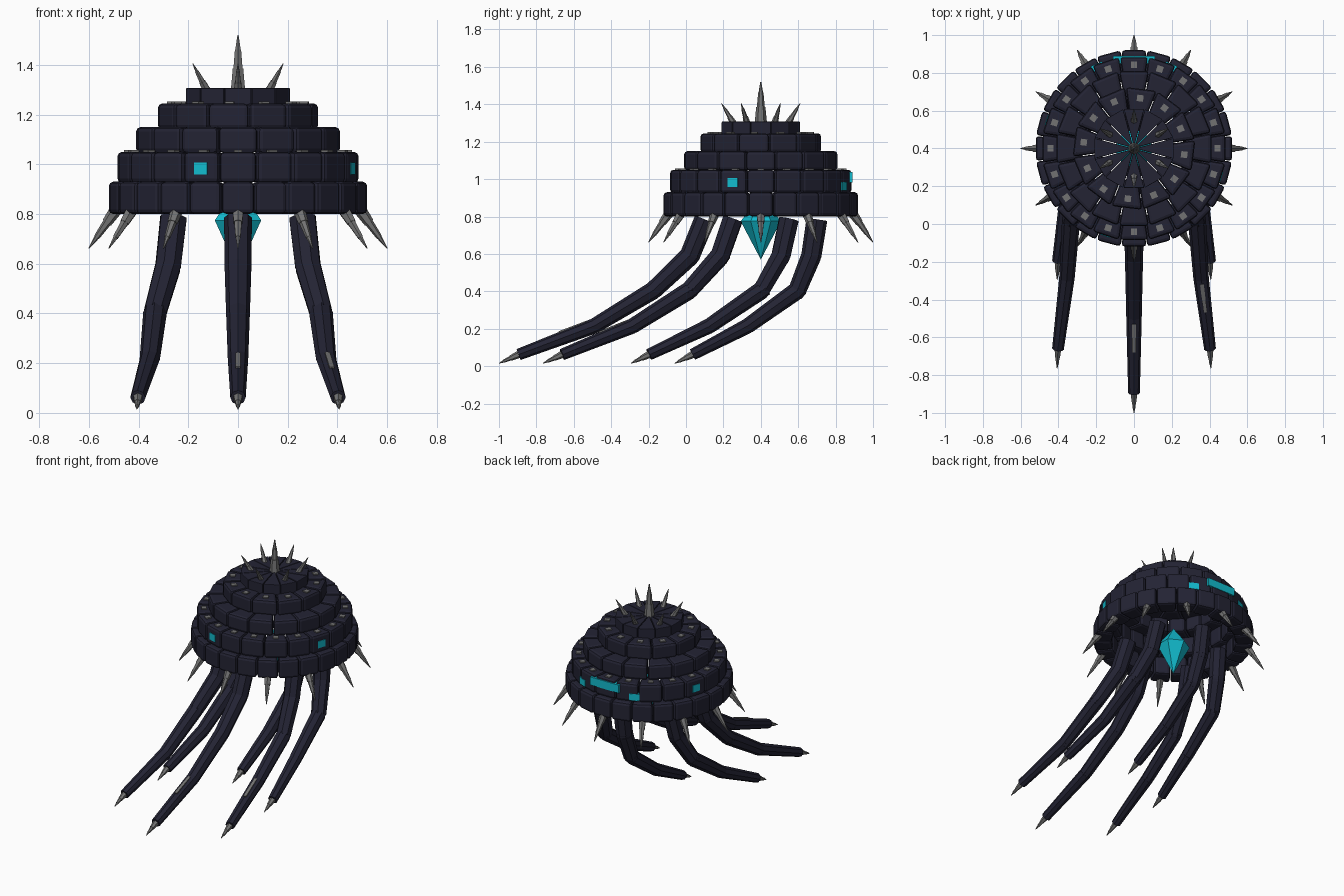
import bpy, bmesh, math
from mathutils import Vector, Matrix

old = bpy.data.objects.get("Cube")
if old:
    bpy.data.objects.remove(old, do_unlink=True)


def material(name, r, g, b):
    m = bpy.data.materials.new(name)
    m.use_nodes = True
    m.diffuse_color = (r, g, b, 1)
    m.node_tree.nodes["Principled BSDF"].inputs["Base Color"].default_value = (r, g, b, 1)
    return m


NAVY = material("dark navy", 0.017, 0.017, 0.034)
GREY = material("spike grey", 0.17, 0.17, 0.17)
CYAN = material("glowing cyan", 0.006, 0.5, 0.62)

CENTRE = Matrix.Translation((0, 0.4, 0))


def turn(deg):
    """Frame at the dome axis whose +x points outward at this angle."""
    return CENTRE @ Matrix.Rotation(math.radians(deg), 4, 'Z')


def finish(name, bm, mat, bevel=0):
    bmesh.ops.recalc_face_normals(bm, faces=bm.faces)
    me = bpy.data.meshes.new(name)
    bm.to_mesh(me)
    bm.free()
    me.materials.append(mat)
    ob = bpy.data.objects.new(name, me)
    bpy.context.scene.collection.objects.link(ob)
    if bevel:
        mod = ob.modifiers.new("rounded_edges", 'BEVEL')
        mod.width = bevel
        mod.segments = 2
    return ob


def add_box(bm, frame, centre, size):
    bmesh.ops.create_cube(bm, size=1, matrix=frame @ Matrix.Translation(centre)
                          @ Matrix.Diagonal((*size, 1)))


def add_block(bm, frame, r_in, r_out, half, z0, z1):
    """Wedge-shaped armour block, narrower towards the axis."""
    t = math.tan(half)
    gap = 0.002
    rings = []
    for z in (z0, z1):
        rings.append([bm.verts.new(frame @ Vector((r, s * (r * t - gap), z)))
                      for r, s in ((r_in, -1), (r_out, -1), (r_out, 1), (r_in, 1))])
    low, high = rings
    bm.faces.new(low[::-1])
    bm.faces.new(high)
    for i in range(4):
        j = (i + 1) % 4
        bm.faces.new((low[i], low[j], high[j], high[i]))


def add_frustum(bm, p, q, r0, r1, sides):
    p, q = Vector(p), Vector(q)
    rot = (q - p).to_track_quat('Z', 'Y').to_matrix().to_4x4()
    bmesh.ops.create_cone(bm, cap_ends=True, segments=sides, radius1=r0, radius2=r1,
                          depth=(q - p).length,
                          matrix=Matrix.Translation((p + q) / 2) @ rot)


def add_spike(bm, p, q, r):
    """Stepped spike made of three stacked tapering pieces."""
    p, q = Vector(p), Vector(q)
    steps = ((0, 0.42, 1, 0.72), (0.42, 0.75, 0.62, 0.42), (0.75, 1, 0.36, 0.08))
    for a, b, ra, rb in steps:
        add_frustum(bm, p.lerp(q, a), p.lerp(q, b), r * ra, r * rb, 6)


# Dome tiers: count, start angle, inner and outer radius, bottom and top
tiers = [
    ("rim_tier", 24, -90, 0.40, 0.52, 0.80, 0.93),
    ("lower_tier", 20, -90, 0.355, 0.485, 0.925, 1.05),
    ("middle_tier", 16, -90, 0.27, 0.41, 1.045, 1.15),
    ("upper_tier", 12, -97, 0.17, 0.317, 1.14, 1.245),
    ("crown_tier", 12, -90, 0.02, 0.209, 1.235, 1.307),
]
for name, n, start, r_in, r_out, z0, z1 in tiers:
    bm = bmesh.new()
    for k in range(n):
        add_block(bm, turn(start + k * 360 / n), r_in, r_out, math.pi / n, z0, z1)
    finish(name, bm, NAVY, 0.006 if name == "crown_tier" else 0.018)

# Studs on the ledges
bm = bmesh.new()
for n, start, r, z in ((20, -90, 0.442, 1.05), (12, -97, 0.268, 1.245)):
    for k in range(n):
        add_box(bm, turn(start + k * 360 / n), (r, 0, z), (0.034, 0.034, 0.014))
finish("ledge_studs", bm, GREY)

# Crown spikes and downward rim spikes
bm = bmesh.new()
add_spike(bm, (0, 0.4, 1.29), (0, 0.4, 1.52), 0.034)
for k in range(6):
    f = turn(30 + 60 * k)
    add_spike(bm, f @ Vector((0.135, 0, 1.28)), f @ Vector((0.21, 0, 1.405)), 0.02)
finish("crown_spikes", bm, GREY)

bm = bmesh.new()
for k in range(12):
    f = turn(30 * k)
    add_spike(bm, f @ Vector((0.475, 0, 0.84)), f @ Vector((0.6, 0, 0.662)), 0.028)
finish("rim_spikes", bm, GREY)

# Square sensors on three sides, and the rear visor with its two side lamps
bm = bmesh.new()
for a in (162, 252, 342):
    add_box(bm, turn(a), (0.484, 0, 0.983), (0.009, 0.056, 0.048))
finish("side_sensors", bm, CYAN)

bm = bmesh.new()
add_box(bm, turn(90), (0.47, 0, 1.01), (0.04, 0.22, 0.055))
for a in (66, 114):
    add_box(bm, turn(a), (0.473, 0, 0.962), (0.034, 0.065, 0.045))
finish("rear_visor", bm, CYAN)

# Hanging crystal under the dome
bm = bmesh.new()
add_frustum(bm, (0, 0.4, 0.775), (0, 0.4, 0.91), 0.108, 0, 6)
add_frustum(bm, (0, 0.4, 0.775), (0, 0.4, 0.57), 0.108, 0, 6)
bmesh.ops.remove_doubles(bm, verts=bm.verts, dist=0.001)
inner = [f for f in bm.faces if len(f.verts) == 6]
bmesh.ops.delete(bm, geom=inner, context='FACES_ONLY')
finish("hanging_crystal", bm, CYAN)

# Tentacles: outward reach, backward sweep and height at each joint
joints = [(0.30, 0.0, 0.785), (0.325, -0.055, 0.59), (0.385, -0.19, 0.405),
          (0.41, -0.48, 0.215), (0.465, -0.83, 0.062), (0.47, -0.93, 0.015)]
widths = [0.056, 0.054, 0.048, 0.041, 0.031]
limbs, claws, plates = bmesh.new(), bmesh.new(), bmesh.new()
for k in range(6):
    a = 30 + 60 * k
    pts = [turn(a) @ Vector((r, 0, z)) + Vector((0, sweep, 0)) for r, sweep, z in joints]
    for i in range(4):
        add_frustum(limbs, pts[i], pts[i + 1], widths[i], widths[i + 1], 8)
    for i in range(1, 4):
        # short knuckle sleeve covering each joint
        d = (pts[i + 1] - pts[i - 1]).normalized() * 0.02
        add_frustum(limbs, pts[i] - d, pts[i] + d, widths[i] * 0.98, widths[i] * 0.96, 8)
    add_spike(claws, pts[4], pts[5], 0.02)
    if a in (270, 330):
        # worn strip on the upper face of the last segment
        d = pts[4] - pts[3]
        rot = d.to_track_quat('Y', 'Z').to_matrix().to_4x4()
        mid = Matrix.Translation(pts[3].lerp(pts[4], 0.25)) @ rot
        add_box(plates, mid, (0, 0, 0.037), (0.02, 0.16, 0.008))
finish("tentacles", limbs, NAVY)
finish("tentacle_claws", claws, GREY)
finish("tentacle_strips", plates, GREY)
